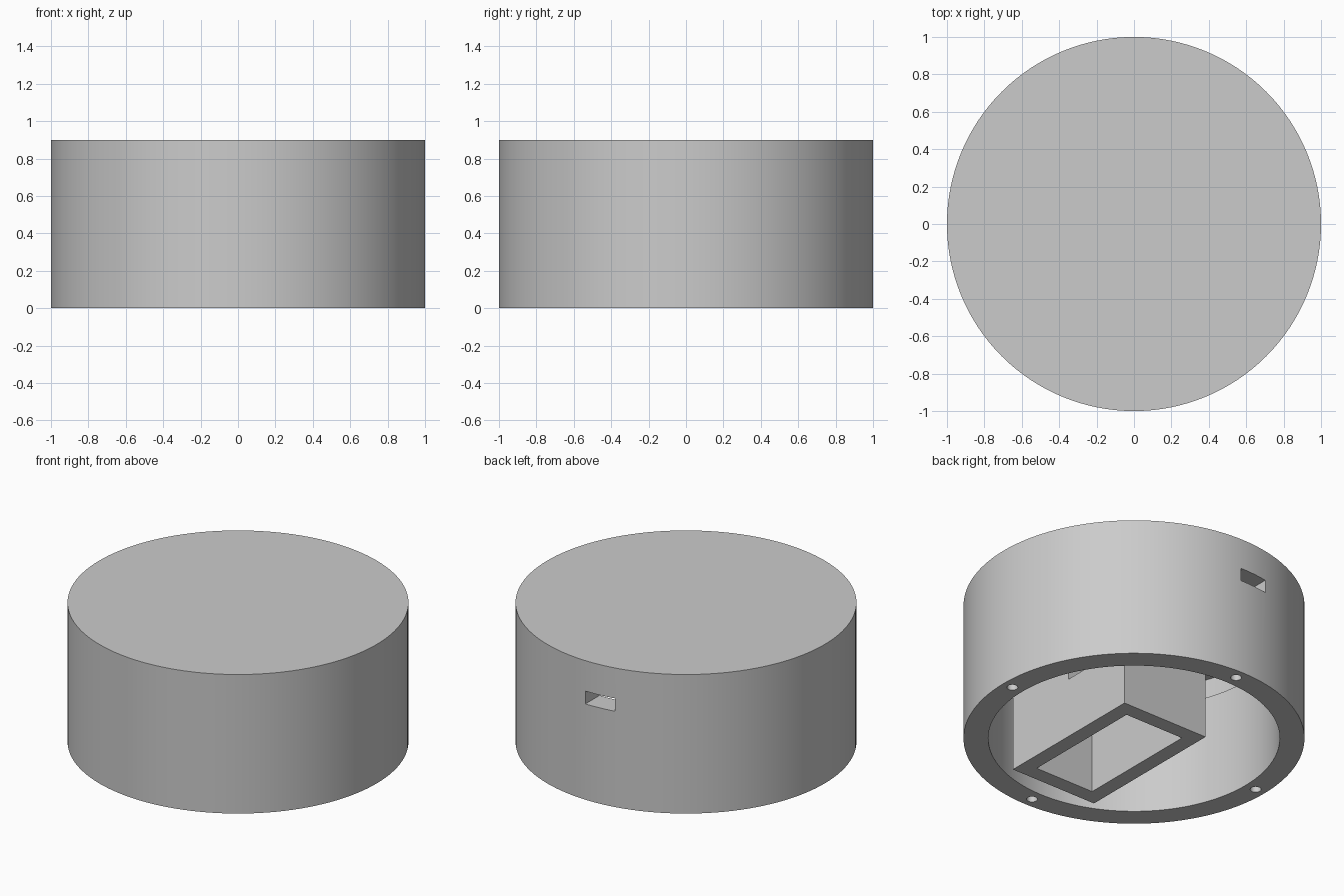
import bpy, bmesh, math
from mathutils import Matrix, Vector

old = bpy.data.objects.get("Cube")
if old:
    bpy.data.objects.remove(old, do_unlink=True)

grey = bpy.data.materials.new("plain_grey")
grey.use_nodes = True
colour = (0.6, 0.6, 0.6, 1)
grey.diffuse_color = colour
grey.node_tree.nodes["Principled BSDF"].inputs["Base Color"].default_value = colour


def make_object(name, bm):
    mesh = bpy.data.meshes.new(name)
    bmesh.ops.recalc_face_normals(bm, faces=bm.faces)
    bm.to_mesh(mesh)
    bm.free()
    mesh.materials.append(grey)
    ob = bpy.data.objects.new(name, mesh)
    bpy.context.scene.collection.objects.link(ob)
    return ob


def box(name, low, high):
    low, high = Vector(low), Vector(high)
    bm = bmesh.new()
    place = Matrix.Translation((low + high) / 2) @ Matrix.Diagonal((*(high - low), 1))
    bmesh.ops.create_cube(bm, size=1, matrix=place)
    return make_object(name, bm)


def rod(name, x, y, radius, low, high):
    bm = bmesh.new()
    bmesh.ops.create_cone(bm, cap_ends=True, segments=32, radius1=radius, radius2=radius,
                          depth=high - low, matrix=Matrix.Translation((x, y, (low + high) / 2)))
    return make_object(name, bm)


def activate(ob):
    bpy.ops.object.select_all(action='DESELECT')
    ob.select_set(True)
    bpy.context.view_layer.objects.active = ob


def cut(ob, cutters):
    activate(ob)
    for cutter in cutters:
        cutter.hide_render = True
        mod = ob.modifiers.new("cut", 'BOOLEAN')
        mod.operation = 'DIFFERENCE'
        mod.solver = 'EXACT'
        mod.object = cutter
        bpy.ops.object.modifier_apply(modifier=mod.name)
        bpy.data.objects.remove(cutter, do_unlink=True)


# Round shell, open below, with a slightly wider recess under the top
ceiling = 0.835
profile = [(0, ceiling), (0.87, ceiling), (0.87, 0.705), (0.855, 0.705),
           (0.855, 0), (1, 0), (1, 0.9), (0, 0.9)]
bm = bmesh.new()
verts = [bm.verts.new((r, 0, z)) for r, z in profile]
edges = [bm.edges.new(pair) for pair in zip(verts, verts[1:])]
bmesh.ops.spin(bm, geom=verts + edges, cent=(0, 0, 0), axis=(0, 0, 1),
               angle=math.tau, steps=128)
bmesh.ops.remove_doubles(bm, verts=bm.verts, dist=0.0001)
shell = make_object("round_shell", bm)

# Cable slot in the back wall and four screw holes in the rim
cutters = [box("slot_cutter", (-0.18, 0.7, 0.62), (0.02, 1.1, 0.703))]
for i in range(4):
    a = i * math.pi / 2
    cutters.append(rod("screw_cutter", 0.931 * math.cos(a), 0.931 * math.sin(a),
                       0.032, -0.1, 0.3))
cut(shell, cutters)
activate(shell)
bpy.ops.object.shade_smooth_by_angle(angle=math.radians(30))

# Rectangular compartment hanging from the ceiling, with a side opening
compartment = box("compartment", (-0.31, -0.735, 0), (0.31, 0.283, ceiling + 0.005))
cut(compartment, [
    box("hollow_cutter", (-0.212, -0.635, -0.1), (0.212, 0.185, 1)),
    box("opening_cutter", (0.15, -0.23, 0.387), (0.4, 0, 0.6)),
])
